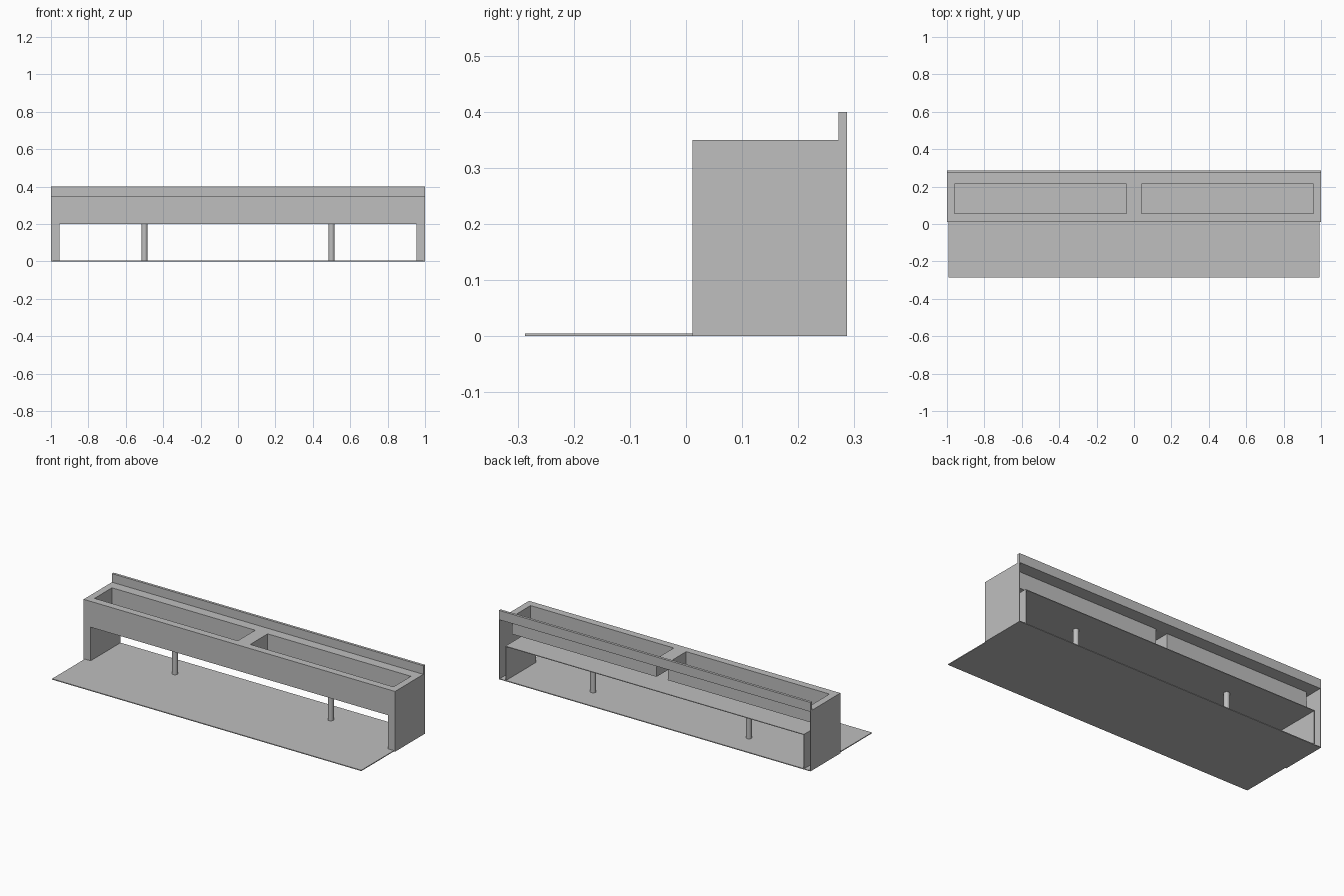
import bpy
import bmesh
from mathutils import Vector

cube = bpy.data.objects.get("Cube")
if cube:
    bpy.data.objects.remove(cube, do_unlink=True)

# Overall sizes
FRONT, BACK = 0.012, 0.287
TOP, SHELF = 0.35, 0.20
INNER = 0.955
SHEET = 0.004

steel = bpy.data.materials.new("brushed steel grey")
steel.use_nodes = True
grey = (0.52, 0.52, 0.52, 1)
steel.diffuse_color = grey
steel.node_tree.nodes["Principled BSDF"].inputs["Base Color"].default_value = grey


def finish(name, bm, thickness=0):
    mesh = bpy.data.meshes.new(name)
    bm.to_mesh(mesh)
    bm.free()
    obj = bpy.data.objects.new(name, mesh)
    bpy.context.collection.objects.link(obj)
    mesh.materials.append(steel)
    if thickness:
        mod = obj.modifiers.new("sheet thickness", 'SOLIDIFY')
        mod.thickness = thickness
        mod.offset = -1
        mod.use_even_offset = True
    return obj


def sheet(us, vs, place, skip=()):
    """Flat sheet divided at us and vs, leaving out the skipped cells."""
    bm = bmesh.new()
    rows = [[bm.verts.new(place(u, v)) for u in us] for v in vs]
    cells = {}
    for j in range(len(vs) - 1):
        for i in range(len(us) - 1):
            if (i, j) not in skip:
                cells[i, j] = bm.faces.new((rows[j][i], rows[j][i + 1],
                                            rows[j + 1][i + 1], rows[j + 1][i]))
    return bm, cells


def box(name, low, high):
    bm = bmesh.new()
    bmesh.ops.create_cube(bm, size=1)
    low, high = Vector(low), Vector(high)
    bmesh.ops.scale(bm, vec=high - low, verts=bm.verts)
    bmesh.ops.translate(bm, vec=(low + high) / 2, verts=bm.verts)
    return finish(name, bm)


# Countertop with two pressed basins
bm, cells = sheet((-1, -0.96, -0.04, 0.04, 0.96, 1), (FRONT, 0.055, 0.215, BACK),
                  lambda x, y: (x, y, TOP))
for key in ((1, 1), (3, 1)):
    pressed = bmesh.ops.extrude_face_region(bm, geom=[cells[key]])["geom"]
    bmesh.ops.translate(bm, vec=(0, 0, -0.1),
                        verts=[v for v in pressed if isinstance(v, bmesh.types.BMVert)])
    if cells[key].is_valid:
        bmesh.ops.delete(bm, geom=[cells[key]], context='FACES_ONLY')
finish("countertop_with_basins", bm, SHEET)

# Front apron running down into the two leg faces
bm, _ = sheet((-1, -INNER, INNER, 1), (0, SHELF, TOP),
              lambda x, z: (x, FRONT, z), skip=[(1, 0)])
finish("front_apron", bm, SHEET)

# Floor plate, notched around the legs
bm, _ = sheet((-0.993, -INNER, INNER, 0.993), (-BACK, FRONT, BACK),
              lambda x, y: (x, y, 0.005), skip=[(0, 1), (2, 1)])
finish("floor_plate", bm, 0.005)

# Splashback and underside shelf
box("splashback", (-1, 0.272, TOP - SHEET), (1, BACK, 0.4))
box("underside_shelf", (-INNER, FRONT, SHELF), (INNER, BACK, SHELF + SHEET))

# Hollow legs, open at the back, and round support posts
for side, label in ((1, "left"), (-1, "right")):
    def panel(name, x, z_low, z_high, width=SHEET):
        a, b = sorted((side * x, side * (x - width)))
        box(f"{label}_{name}", (a, FRONT, z_low), (b, BACK, z_high))

    panel("outer_panel", 1, 0, TOP)
    panel("inner_panel", INNER + SHEET, 0, SHELF + SHEET)
    panel("leg_base", 1, 0, SHEET, 1 - INNER)

    bm = bmesh.new()
    bmesh.ops.create_cone(bm, cap_ends=True, segments=24, radius1=0.016,
                          radius2=0.016, depth=SHELF)
    bmesh.ops.translate(bm, vec=(side * 0.5, 0.137, SHELF / 2), verts=bm.verts)
    post = finish(f"{label}_post", bm)
    bpy.ops.object.select_all(action='DESELECT')
    post.select_set(True)
    bpy.context.view_layer.objects.active = post
    bpy.ops.object.shade_smooth_by_angle()
